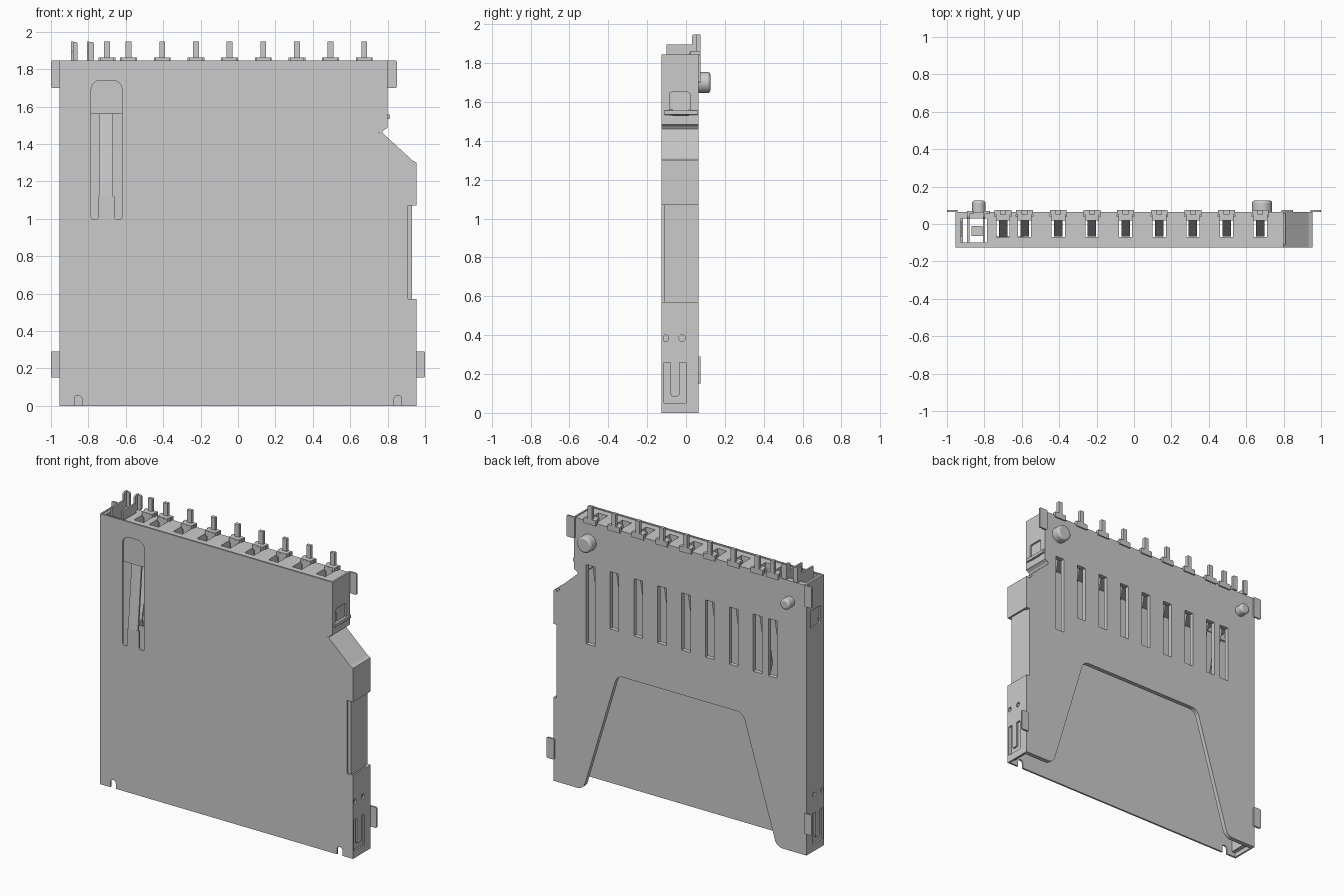
import bpy, bmesh, math
from mathutils import Vector

if "Cube" in bpy.data.objects:
    bpy.data.objects.remove(bpy.data.objects["Cube"])


def rounded(pts):
    """Corner points (u, v[, radius]) to a plain outline with arcs."""
    out = []
    n = len(pts)
    for i, p in enumerate(pts):
        c = Vector(p[:2])
        if len(p) < 3:
            out.append(c)
            continue
        a = (Vector(pts[i - 1][:2]) - c).normalized()
        b = (Vector(pts[(i + 1) % n][:2]) - c).normalized()
        half = a.angle(b) / 2
        r = p[2]
        mid = c + (a + b).normalized() * (r / math.sin(half))
        s = c + a * (r / math.tan(half)) - mid
        e = c + b * (r / math.tan(half)) - mid
        for k in range(7):
            t = k / 6
            out.append(mid + (s * (1 - t) + e * t).normalized() * r)
    return out


def rect(u0, u1, v0, v1, r=0):
    ps = [(u0, v0), (u1, v0), (u1, v1), (u0, v1)]
    return [p + (r,) for p in ps] if r else ps


def strip(pts, t):
    """Thin sheet section of thickness t around a centreline."""
    ps = [Vector(p) for p in pts]
    left, right = [], []
    for i, p in enumerate(ps):
        d0 = (p - ps[max(i - 1, 0)]).normalized()
        d1 = (ps[min(i + 1, len(ps) - 1)] - p).normalized()
        d = (d0 + d1).normalized()
        ref = d0 if d0.length else d1
        w = t / 2 / max(d.dot(ref), 0.5)
        nrm = Vector((-d.y, d.x)) * w
        left.append(tuple(p + nrm))
        right.append(tuple(p - nrm))
    return left + right[::-1]


def plate(name, plane, loops, w0, w1):
    """Extrude an outline (first loop) with holes (other loops)."""
    cu = bpy.data.curves.new(name, 'CURVE')
    cu.dimensions = '2D'
    cu.fill_mode = 'BOTH'
    cu.extrude = abs(w1 - w0) / 2
    for lp in loops:
        pts = rounded(lp)
        sp = cu.splines.new('POLY')
        sp.points.add(len(pts) - 1)
        sp.use_cyclic_u = True
        for q, p in zip(sp.points, pts):
            q.co = (p.x, p.y, 0, 1)
    tmp = bpy.data.objects.new(name + "_tmp", cu)
    bpy.context.collection.objects.link(tmp)
    dg = bpy.context.evaluated_depsgraph_get()
    me = bpy.data.meshes.new_from_object(tmp.evaluated_get(dg))
    bpy.data.objects.remove(tmp)
    mid = (w0 + w1) / 2
    for v in me.vertices:
        a, b, c = v.co
        c += mid
        v.co = {'XZ': (a, c, b), 'YZ': (c, a, b), 'XY': (a, b, c)}[plane]
    bm = bmesh.new()
    bm.from_mesh(me)
    bmesh.ops.remove_doubles(bm, verts=bm.verts, dist=1e-5)
    bmesh.ops.recalc_face_normals(bm, faces=bm.faces)
    for f in bm.faces:
        f.smooth = False
    bm.to_mesh(me)
    bm.free()
    me.name = name
    ob = bpy.data.objects.new(name, me)
    bpy.context.collection.objects.link(ob)
    return ob


PINS = [-0.70] + [-0.585 + 0.18 * i for i in range(8)]
F, B, T = -0.125, 0.065, 0.012

# metal cover front with spring window and bottom notches
cover = [(-0.955, 0), (-0.875, 0), (-0.875, 0.055, 0.018), (-0.835, 0.055, 0.018), (-0.835, 0),
         (0.835, 0), (0.835, 0.055, 0.018), (0.875, 0.055, 0.018), (0.875, 0), (0.955, 0),
         (0.955, 0.57), (0.91, 0.57), (0.91, 1.07), (0.955, 1.07), (0.955, 1.30), (0.93, 1.30),
         (0.755, 1.46), (0.775, 1.485), (0.80, 1.485), (0.80, 1.845), (-0.955, 1.845)]
window = [(-0.785, 0.995, 0.018), (-0.745, 0.995, 0.018), (-0.745, 1.12), (-0.66, 1.12),
          (-0.66, 0.995, 0.018), (-0.62, 0.995, 0.018), (-0.62, 1.74, 0.05), (-0.785, 1.74, 0.05)]
plate("cover_front", 'XZ', [cover, window], F, F + T)

# bent spring tongue and its hook
plate("spring_tongue", 'YZ', [strip([(-0.119, 1.115), (-0.112, 1.2), (-0.075, 1.62)], T)], -0.742, -0.668)
plate("spring_hook", 'XZ', [[(-0.742, 1.56), (-0.668, 1.56), (-0.668, 1.62), (-0.59, 1.62), (-0.59, 1.67),
                             (-0.71, 1.67, 0.02), (-0.742, 1.62)]], -0.08, -0.068)

# metal side walls with slots and holes
low_holes = [
    [(-0.113, 0.05), (0.0, 0.05), (0.0, 0.26), (-0.033, 0.26), (-0.033, 0.085, 0.015),
     (-0.08, 0.085, 0.015), (-0.08, 0.26), (-0.113, 0.26)],
    rect(-0.118, -0.09, 0.37, 0.40, 0.01), rect(-0.035, -0.005, 0.37, 0.40, 0.01)]
top_hole = rect(-0.085, 0.02, 1.53, 1.65, 0.01)
plate("left_wall", 'YZ', [rect(F, B, 0, 1.845)] + low_holes + [top_hole], -0.955, -0.943)
plate("right_wall_low", 'YZ', [rect(F, B, 0, 0.57)] + low_holes, 0.943, 0.955)
plate("right_wall_mid", 'YZ', [rect(F, B, 1.07, 1.30)], 0.943, 0.955)
plate("right_wall_top", 'YZ', [rect(F, B, 1.485, 1.845), top_hole], 0.788, 0.80)
plate("right_wall_slope", 'XZ', [strip([(0.794, 1.49), (0.775, 1.478), (0.763, 1.46),
                                        (0.93, 1.306), (0.952, 1.295)], T)], F, B)

# plastic rails behind the walls, and the latch nubs in the windows
plate("left_rail", 'XZ', [rect(-0.943, -0.915, 0.03, 1.6)], -0.113, 0.04)
plate("right_rail", 'XZ', [rect(0.905, 0.93, 0.03, 1.29)], -0.113, 0.06)
for name, s, x in (("left", -1, 0.94), ("right", 1, 0.785)):
    plate(name + "_latch", 'XZ', [[(s * (x - 0.02), 1.53), (s * (x + 0.01), 1.535),
                                   (s * (x + 0.004), 1.64), (s * (x - 0.02), 1.64)]], -0.07, 0.015)
plate("latch_ridge", 'XZ', [rect(0.78, 0.812, 1.533, 1.557, 0.005)], -0.11, 0.06)

# plastic base plate with card cut-out and contact slots
base = [(-0.943, 0), (-0.73, 0, 0.06), (-0.475, 0.845, 0.06), (0.475, 0.845, 0.06), (0.73, 0, 0.06),
        (0.943, 0), (0.943, 0.57), (0.93, 0.57), (0.93, 1.07), (0.943, 1.07), (0.943, 1.295), (0.93, 1.295),
        (0.765, 1.46), (0.788, 1.485), (0.788, 1.84)]
for x in reversed(PINS):
    base += [(x + 0.045, 1.84), (x + 0.045, 1.825), (x - 0.045, 1.825), (x - 0.045, 1.84)]
base += [(-0.943, 1.84)]
slots = [rect(x - 0.033, x + 0.033, 1.0 if x > 0.6 else 1.15, 1.54) for x in PINS]
plate("base_plate", 'XZ', [base] + slots, 0.035, B)

# plastic header with contact windows and a switch pocket
holes = [rect(x - 0.035, x + 0.035, -0.07, 0.03) for x in PINS]
pocket = rect(-0.925, -0.785, -0.10, 0.03)
plate("header", 'XY', [rect(-0.943, 0.788, F + T, 0.04), pocket] + holes, 1.56, 1.84)

# contacts: spring blade, shoulder and solder tail
blade = strip([(0.024, 1.855), (0.02, 1.6), (0.012, 1.54), (-0.055, 1.22), (-0.062, 1.17), (-0.045, 1.12)], 0.01)
for i, x in enumerate(PINS):
    plate(f"contact_blade_{i}", 'YZ', [blade], x - 0.023, x + 0.023)
    plate(f"contact_shoulder_{i}", 'XZ', [rect(x - 0.038, x + 0.038, 1.825, 1.862)], 0.02, 0.052)
    plate(f"contact_tail_{i}", 'XZ', [[(x - 0.045, 1.825), (x + 0.045, 1.825), (x + 0.045, 1.862),
                                       (x + 0.016, 1.862), (x + 0.016, 1.948), (x - 0.016, 1.948),
                                       (x - 0.016, 1.862), (x - 0.045, 1.862)]], 0.052, 0.074)

# switch contacts in the pocket
side = [(-0.10, 1.60), (0.03, 1.60), (0.03, 1.845), (0.07, 1.845), (0.07, 1.948),
        (0.03, 1.948, 0.012), (0.03, 1.895), (-0.10, 1.895)]
for name, x0, xt in (("outer", -0.892, -0.858), ("inner", -0.808, -0.77)):
    plate(name + "_switch_blade", 'YZ', [side], x0, x0 + T)
    plate(name + "_switch_tail", 'XZ', [rect(x0, xt, 1.845, 1.945, 0.01)], 0.055, 0.07)
plate("switch_block", 'XY', [rect(-0.87, -0.81, -0.065, -0.01)], 1.56, 1.79)

# solder tabs
for name, x0, x1, z0, z1 in (("top_left", -1.0, -0.943, 1.70, 1.845), ("top_right", 0.788, 0.85, 1.70, 1.845),
                             ("low_left", -1.0, -0.943, 0.15, 0.29), ("low_right", 0.943, 1.0, 0.15, 0.29)):
    plate(name + "_tab", 'XZ', [rect(x0, x1, z0, z1, 0.008)], 0.063, 0.075)

# locating posts
for name, x, r in (("left", -0.83, 0.036), ("right", 0.685, 0.054)):
    bpy.ops.mesh.primitive_cylinder_add(vertices=32, radius=r, depth=0.075, location=(x, 0.0875, 1.70),
                                        rotation=(math.pi / 2, 0, 0))
    post = bpy.context.object
    post.name = name + "_post"
    bev = post.modifiers.new("bevel", 'BEVEL')
    bev.width = 0.013
    bev.segments = 3
    bpy.ops.object.shade_smooth_by_angle()
